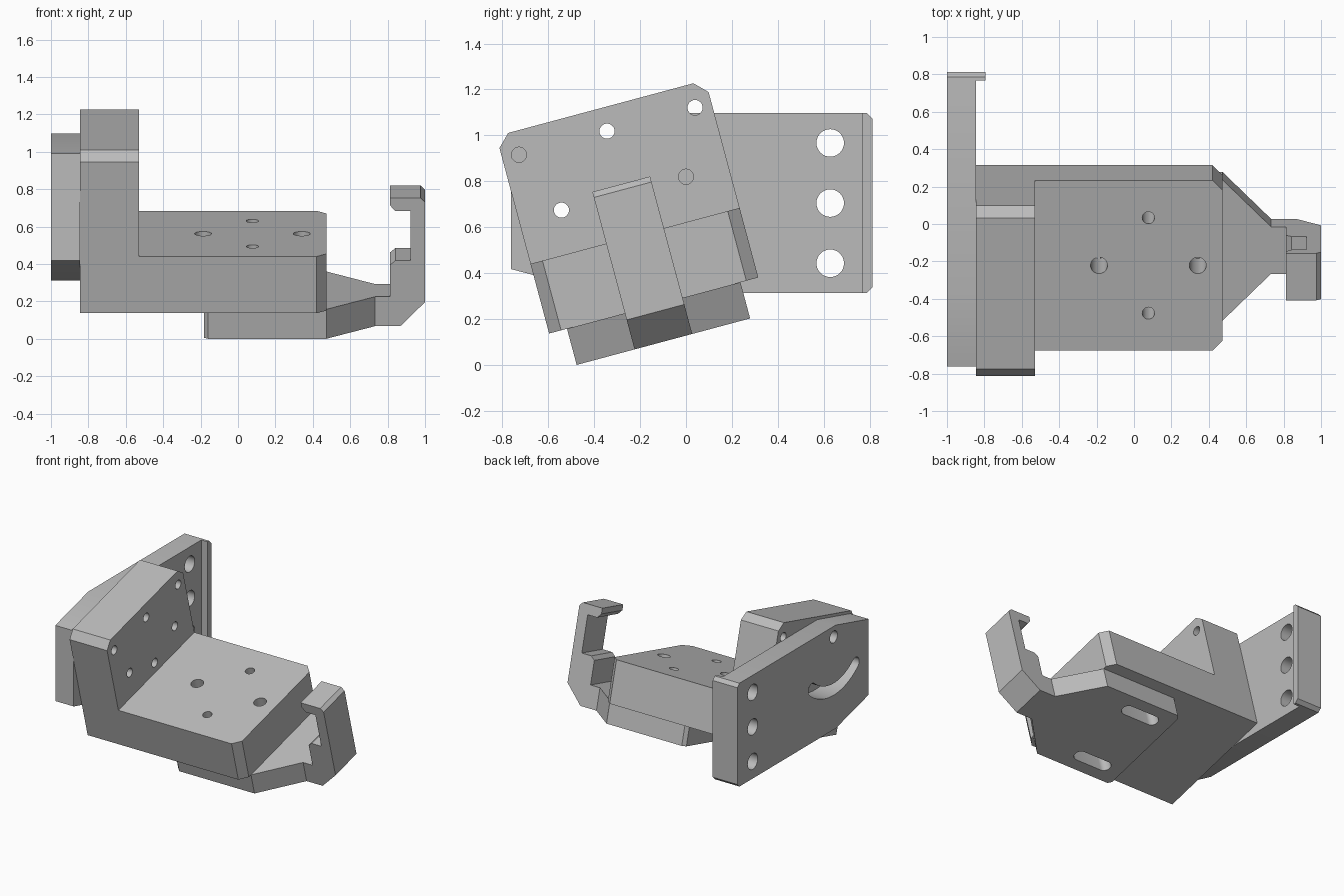
import bpy, bmesh, math
from mathutils import Matrix, Vector

cube = bpy.data.objects.get("Cube")
if cube:
    bpy.data.objects.remove(cube, do_unlink=True)

grey = bpy.data.materials.new("plain_grey")
grey.use_nodes = True
COLOUR = (0.5, 0.5, 0.5, 1)
grey.diffuse_color = COLOUR
grey.node_tree.nodes["Principled BSDF"].inputs["Base Color"].default_value = COLOUR

# The bracket is tilted about x; the side plate stands upright
TILT = Matrix.Translation((0, -0.596, 0.137)) @ Matrix.Rotation(math.radians(15), 4, 'X')
FLAT = Matrix.Identity(4)


def prism(name, points, axis, low, high, frame):
    """Extrude a 2D outline along one axis of the given frame."""
    def place(p, depth):
        co = list(p)
        co.insert("xyz".index(axis), depth)
        return frame @ Vector(co)
    bm = bmesh.new()
    a = [bm.verts.new(place(p, low)) for p in points]
    b = [bm.verts.new(place(p, high)) for p in points]
    bm.faces.new(a)
    bm.faces.new(b)
    for i in range(len(a)):
        j = (i + 1) % len(a)
        bm.faces.new((a[i], a[j], b[j], b[i]))
    bmesh.ops.recalc_face_normals(bm, faces=bm.faces)
    mesh = bpy.data.meshes.new(name)
    bm.to_mesh(mesh)
    bm.free()
    mesh.materials.append(grey)
    obj = bpy.data.objects.new(name, mesh)
    bpy.context.collection.objects.link(obj)
    return obj


def arc(cx, cy, r, start, end, steps):
    angles = [math.radians(start + (end - start) * i / steps) for i in range(steps + 1)]
    return [(cx + r * math.cos(t), cy + r * math.sin(t)) for t in angles]


def circle(cx, cy, r):
    return arc(cx, cy, r, 0, 360, 32)[:-1]


def cut(obj, outlines, axis, low, high, frame):
    """Cut outlines through an object, then shade the round walls smooth."""
    cutters = [prism("cutter", o, axis, low, high, frame) for o in outlines]
    for c in cutters:
        c.hide_render = True
        mod = obj.modifiers.new("hole", 'BOOLEAN')
        mod.operation, mod.solver, mod.object = 'DIFFERENCE', 'EXACT', c
    bpy.context.view_layer.update()
    graph = bpy.context.evaluated_depsgraph_get()
    mesh = bpy.data.meshes.new_from_object(obj.evaluated_get(graph))
    obj.modifiers.clear()
    obj.data = mesh
    for c in cutters:
        bpy.data.objects.remove(c, do_unlink=True)
    mesh.shade_smooth()
    mesh.set_sharp_from_angle(angle=math.radians(25))


W, H, C, T = 0.943, 0.89, 0.054, 0.314   # bracket width, height, chamfer, base thickness
MID = W / 2

# Bracket upright with a ring of small holes around a pivot
upright = prism("bracket_upright",
                [(0, 0), (W, 0), (W, H - C), (W - C, H), (C, H), (0, H - C)],
                'x', -0.845, -0.53, TILT)
PV, RING = 0.786, 0.397
holes = [circle(MID, PV, 0.033)]
for deg in range(180, 361, 45):
    t = math.radians(deg)
    holes.append(circle(MID + RING * math.cos(t), PV + RING * math.sin(t), 0.033))
cut(upright, holes, 'x', -0.9, -0.4, TILT)

# Bracket base with four holes
base = prism("bracket_base",
             [(-0.53, 0), (0.42, 0), (0.472, C), (0.472, W - C), (0.42, W), (-0.53, W)],
             'z', 0, T, TILT)
CX, R = 0.077, 0.264
cut(base, [circle(CX - R, MID, 0.045), circle(CX + R, MID, 0.045),
           circle(CX, MID - R, 0.033), circle(CX, MID + R, 0.033)],
    'z', -0.1, T + 0.1, TILT)

# Lower plate tapering to the hook neck, with two long slots
half, neck, bottom = 0.391, 0.13, -0.163
side = [(-0.16, half), (0.472, half), (0.733, neck)]
outline = [(-0.183, MID + half - 0.023)] + [(x, MID + s) for x, s in side]
outline += [(x, 2 * MID - y) for x, y in reversed(outline)]
lower = prism("lower_plate", outline, 'z', bottom, 0, TILT)
slots = []
for y in (MID - R, MID + R):
    slots.append(arc(CX + 0.11, y, 0.045, -90, 90, 14) + arc(CX - 0.11, y, 0.045, 90, 270, 14))
cut(lower, slots, 'z', bottom - 0.1, 0.0 + 0.02, TILT)

# Hook arm
prism("hook_arm",
      [(0.733, bottom), (0.868, bottom), (1, -0.03), (1, 0.522), (0.975, 0.547),
       (0.812, 0.547), (0.812, 0.506), (0.842, 0.473), (0.922, 0.473), (0.922, 0.2),
       (0.842, 0.2), (0.812, 0.175), (0.812, 0), (0.733, 0)],
      'y', MID - neck, MID + neck, TILT)

# Upright side plate with pivot hole, curved slot and three large holes
LOW, TOP, END = 0.313, 1.097, 0.767
plate = prism("side_plate",
              [(-0.763, 0.418), (-0.367, LOW), (END, LOW), (END, TOP),
               (-0.367, TOP), (-0.763, 0.992)], 'x', -1, -0.845, FLAT)
PY, PZ, SW, A0, A1 = -0.343, 1.017, 0.045, 229, 311


def slot_end(deg, start, end):
    t = math.radians(deg)
    return arc(PY + RING * math.cos(t), PZ + RING * math.sin(t), SW, start, end, 12)[1:-1]


curved = (arc(PY, PZ, RING + SW, A0, A1, 28) + slot_end(A1, A1, A1 + 180)
          + arc(PY, PZ, RING - SW, A1, A0, 28) + slot_end(A0, A0 + 180, A0 + 360))
cut(plate, [curved, circle(PY, PZ, 0.045)]
    + [circle(0.628, z, 0.06) for z in (0.443, 0.705, 0.967)],
    'x', -1.1, -0.7, FLAT)

# Lip along the plate's back edge
B = 0.025
prism("plate_lip",
      [(END, LOW), (0.812 - B, LOW), (0.812, LOW + B), (0.812, TOP - B),
       (0.812 - B, TOP), (END, TOP)], 'x', -1, -0.793, FLAT)
